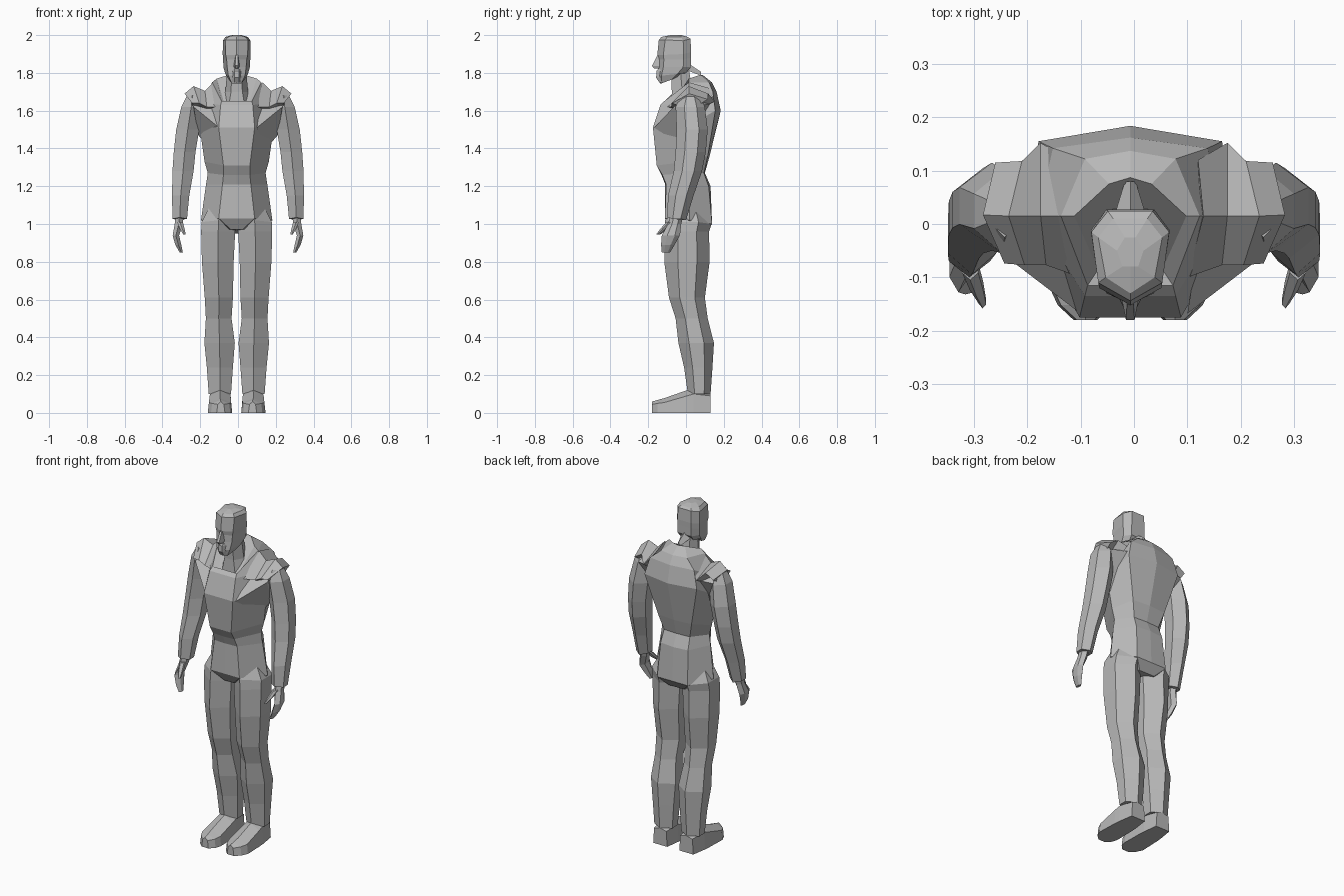
import bpy, bmesh, math
from mathutils import Vector

grey = bpy.data.materials.new("plain grey")
grey.diffuse_color = (0.48, 0.48, 0.48, 1)


def loft(name, rings, mirror=False, shift=-0.007):
    """Skin a stack of equal-sized rings, cap both ends, flat faces."""
    bm = bmesh.new()
    rows = [[bm.verts.new(p) for p in r] for r in rings]
    n = len(rows[0])
    for a, b in zip(rows, rows[1:]):
        for i in range(n):
            j = (i + 1) % n
            bm.faces.new((a[i], a[j], b[j], b[i]))
    bm.faces.new(rows[0][::-1])
    bm.faces.new(rows[-1])
    bmesh.ops.remove_doubles(bm, verts=bm.verts, dist=0.0005)
    bmesh.ops.recalc_face_normals(bm, faces=bm.faces)
    me = bpy.data.meshes.new(name)
    bm.to_mesh(me)
    bm.free()
    me.materials.append(grey)
    ob = bpy.data.objects.new(name, me)
    ob.location.x = shift
    bpy.context.collection.objects.link(ob)
    if mirror:
        ob.modifiers.new("mirror", 'MIRROR').use_mirror_merge = False
    return ob


def body_ring(zf, zs, zb, fx, fy, sx, sy, bx, by, front=0.0, back=0.0):
    """Symmetric eight-point section: front, sides and back at own heights."""
    half = [(fx, fy, zf), (sx, sy, zs), (bx, by, zb)]
    return ([(0, fy - front, zf)] + half + [(0, by + back, zb)]
            + [(-x, y, z) for x, y, z in reversed(half)])


def limb_ring(x0, x1, y0, y1, zf, zb=None):
    """Six-point section with a ridge at front and back."""
    zb = zf if zb is None else zb
    xm, zm = (x0 + x1) / 2, (zf + zb) / 2
    ya, yb = y0 + (y1 - y0) * 0.3, y0 + (y1 - y0) * 0.72
    return [(xm, y0, zf), (x1, ya, zm), (x1, yb, zm),
            (xm, y1, zb), (x0, yb, zm), (x0, ya, zm)]


# Torso from crotch to raised collar, low at the front and high behind
loft("torso", [body_ring(*r) for r in [
    (0.97, 0.97, 0.95, .03, -.075, .10, .02, .05, .10),
    (1.03, 1.02, 1.00, .095, -.112, .189, .02, .10, .138, 0),
    (1.21, 1.21, 1.20, .075, -.105, .162, .01, .09, .12, .005, .01),
    (1.26, 1.27, 1.27, .07, -.125, .153, .01, .085, .095, .005, .005),
    (1.31, 1.33, 1.36, .07, -.155, .17, .01, .11, .115, 0, .01),
    (1.51, 1.51, 1.60, .095, -.175, .196, .0, .172, .155, 0, .029),
    (1.63, 1.64, 1.70, .085, -.135, .175, .01, .145, .142, 0, .02),
    (1.65, 1.75, 1.75, .08, -.115, .13, .015, .085, .122, 0, .015),
    (1.62, 1.77, 1.79, .06, -.085, .105, .015, .04, .075, .02, .012)]])

# Neck
loft("neck", [body_ring(z, z, z, *r) for z, r in [
    (1.58, (.05, -.08, .09, -.02, .04, .06)),
    (1.70, (.03, -.075, .06, -.02, .035, .035)),
    (1.82, (.025, -.08, .05, -.03, .03, .015))]])

# Head, flat on top with a narrow jaw
loft("head", [body_ring(*r) for r in [
    (1.745, 1.765, 1.79, .026, -.128, .042, -.075, .03, -.035, .010),
    (1.785, 1.795, 1.80, .044, -.130, .060, -.045, .042, .0, .020),
    (1.83, 1.83, 1.83, .050, -.120, .070, -.015, .045, .025, .028),
    (1.87, 1.87, 1.88, .053, -.117, .072, -.012, .045, .026, .030),
    (1.895, 1.90, 1.91, .058, -.120, .074, -.012, .045, .027, .032),
    (1.975, 1.97, 1.98, .060, -.110, .073, -.015, .042, .024, .034),
    (1.99, 1.99, 1.99, .046, -.100, .060, -.025, .032, .010, .030),
    (2.0, 2.0, 2.0, .015, -.08, .025, -.05, .01, -.025)]])

# Nose wedge and beard
loft("nose", [
    [(-.006, -.15, 1.895), (.006, -.15, 1.895), (.008, -.13, 1.895), (-.008, -.13, 1.895)],
    [(-.008, -.18, 1.838), (.008, -.18, 1.838), (.016, -.14, 1.835), (-.016, -.14, 1.835)],
    [(-.006, -.17, 1.824), (.006, -.17, 1.824), (.012, -.13, 1.824), (-.012, -.13, 1.824)]])
loft("beard", [
    [(-.026, -.13, z), (-.012, y, z), (.012, y, z), (.026, -.13, z)]
    for z, y in [(1.75, -.142), (1.775, -.158), (1.81, -.156), (1.82, -.148)]])

# Small collar point behind the nape
loft("collar_tip", [
    [(-.03, .015, 1.81), (.03, .015, 1.81), (0, .02, 1.845)],
    [(-.01, .08, 1.785), (.01, .08, 1.785), (0, .08, 1.805)]])

# Armpit webs joining chest and back to the arms: front, top, back, bottom
loft("armpit", [
    [(.10, -.168, 1.51), (.13, .015, 1.70), (.15, .13, 1.64), (.15, .0, 1.40)],
    [(.235, -.065, 1.62), (.25, .015, 1.67), (.245, .10, 1.63), (.21, .02, 1.47)]],
    True, 0)

# Tented shoulder caps: front edge, ridge, back edge, underside
loft("shoulder_cap", [
    [(.10, -.10, 1.62), (.13, .015, 1.75), (.12, .12, 1.72), (.12, .02, 1.58)],
    [(.165, -.077, 1.62), (.175, .015, 1.705), (.175, .152, 1.65), (.18, .02, 1.58)],
    [(.205, -.077, 1.64), (.235, .015, 1.73), (.21, .118, 1.69), (.22, .02, 1.60)],
    [(.243, -.074, 1.64), (.283, .017, 1.69), (.26, .115, 1.66), (.25, .02, 1.60)]],
    True, 0)

# Arms hanging slightly forward
loft("arm", [limb_ring(*r) for r in [
    (.215, .270, -.025, .07, 1.68),
    (.195, .300, -.055, .10, 1.62),
    (.205, .327, -.05, .115, 1.50),
    (.225, .340, -.055, .105, 1.38),
    (.235, .347, -.065, .085, 1.28),
    (.258, .349, -.095, .04, 1.15),
    (.270, .347, -.10, .0, 1.035, 1.02)]], True, 0)

# Hands: flat mitten and separate thumb
loft("hand", [limb_ring(*r) for r in [
    (.288, .332, -.085, -.015, 1.04),
    (.292, .335, -.095, -.025, 1.00),
    (.312, .346, -.128, -.032, .94),
    (.300, .332, -.132, -.06, .89),
    (.292, .308, -.128, -.085, .848)]], True, 0)
loft("thumb", [limb_ring(*r) for r in [
    (.292, .322, -.105, -.06, 1.01),
    (.283, .308, -.135, -.095, .975),
    (.277, .290, -.158, -.135, .945)]], True, 0)

# Legs from inside the hip to the ankle
loft("leg", [limb_ring(*r) for r in [
    (.03, .14, -.07, .09, 1.10),
    (.004, .186, -.110, .135, 1.02, 1.0),
    (.008, .188, -.112, .122, .96),
    (.016, .184, -.115, .125, .80),
    (.020, .169, -.09, .10, .61),
    (.027, .163, -.055, .115, .50),
    (.010, .171, -.04, .148, .37),
    (.020, .158, -.01, .14, .24),
    (.030, .148, .01, .13, .10)]], True)

# Feet: heel, ankle, instep and tapered toe sections running forward
loft("foot", [
    [(a, y, 0), (b, y, 0), (b - .006, y, h), ((a + b) / 2, y, t), (a + .006, y, h)]
    for a, b, y, h, t in [
        (.040, .132, .13, .09, .10),
        (.028, .146, .04, .10, .125),
        (.026, .149, .005, .09, .12),
        (.024, .153, -.115, .055, .078),
        (.034, .136, -.152, .05, .068),
        (.062, .106, -.180, .045, .06)]], True)
